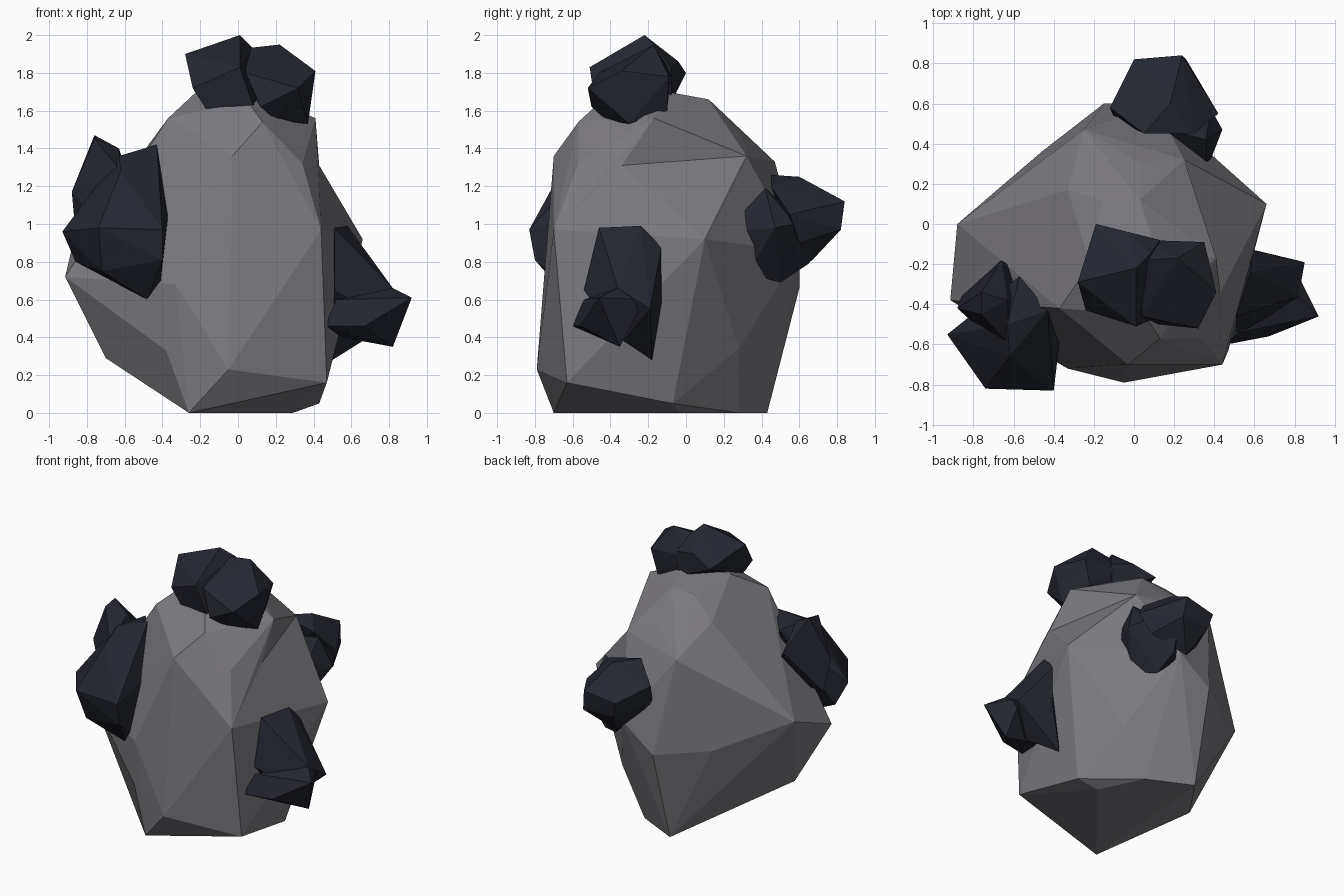
import bpy, bmesh
from mathutils import Vector


def material(name, rgb):
    m = bpy.data.materials.new(name)
    m.diffuse_color = (*rgb, 1)
    return m


def chunk(name, mat, *hulls, dents=()):
    """One faceted object made from the convex hull of each point group.
    Each dent splits the hull edge a-b and pulls the new corner to p."""
    me = bpy.data.meshes.new(name)
    bm = bmesh.new()
    for pts in hulls:
        verts = [bm.verts.new(p) for p in pts]
        bmesh.ops.convex_hull(bm, input=verts)
    loose = [v for v in bm.verts if not v.link_faces]
    bmesh.ops.delete(bm, geom=loose, context='VERTS')
    bmesh.ops.triangulate(bm, faces=bm.faces[:])
    for a, b, p in dents:
        va, vb = (min(bm.verts, key=lambda v: (v.co - Vector(q)).length) for q in (a, b))
        edge = bm.edges.get((va, vb))
        if edge:
            sides = [v for f in edge.link_faces for v in f.verts if v not in (va, vb)]
            corner = bmesh.utils.edge_split(edge, va, 0.5)[1]
            for v in sides:
                bmesh.ops.connect_verts(bm, verts=[corner, v])
            corner.co = p
    # merge nearly coplanar triangles into larger flat facets
    bmesh.ops.dissolve_limit(bm, angle_limit=0.04, verts=bm.verts[:], edges=bm.edges[:])
    bmesh.ops.recalc_face_normals(bm, faces=bm.faces[:])
    bm.to_mesh(me)
    bm.free()
    me.materials.append(mat)
    ob = bpy.data.objects.new(name, me)
    bpy.context.collection.objects.link(ob)
    return ob


stone = material("stone", (0.2, 0.195, 0.215))
coal = material("coal", (0.018, 0.02, 0.03))

# Main boulder: corner points from the ground upward, with two dented edges
chunk("boulder", stone, [
    (-.26, -.70, 0), (.29, -.03, 0), (.14, .28, 0), (-.17, .43, 0),
    (.43, -.07, .05), (.47, -.63, .16), (-.05, -.79, .23), (-.70, -.26, .29),
    (.18, .35, .34), (.32, .28, .34),
    (-.33, -.72, .68), (-.915, -.38, .72), (-.88, 0, .87), (-.46, .36, .68),
    (-.15, .60, .66), (.66, .10, .92), (.44, -.70, .97),
    (.10, .60, .85), (-.25, .47, 1.33), (.25, .32, 1.36),
    (.34, -.57, 1.32), (-.03, -.70, 1.36),
    (.03, .30, 1.46), (-.33, .17, 1.52), (-.37, -.42, 1.56),
    (.13, -.57, 1.54), (.41, -.17, 1.56), (.05, -.45, 1.65),
    (-.16, .12, 1.65), (.03, .12, 1.66), (-.22, -.20, 1.70), (.10, -.10, 1.70),
], dents=[
    ((.41, -.17, 1.56), (.66, .10, .92), (.43, -.34, 1.31)),
    ((-.915, -.38, .72), (-.26, -.70, 0), (-.38, -.66, .33)),
])

# Dark lump on the left front
chunk("left_lump", coal, [
    (-.43, -.43, 1.42), (-.63, -.50, 1.36), (-.37, -.58, 1.05),
    (-.40, -.83, .97), (-.40, -.80, .81), (-.74, -.82, .98), (-.93, -.55, .96),
    (-.86, -.50, .80), (-.72, -.73, .75), (-.62, -.66, 1.28),
    (-.48, -.62, .60), (-.41, -.66, .69), (-.57, -.26, 1.36),
], [
    (-.76, -.34, 1.47), (-.76, -.45, 1.45), (-.63, -.38, 1.40),
    (-.88, -.42, 1.17), (-.66, -.18, 1.25), (-.86, -.36, .95),
    (-.62, -.60, 1.28), (-.68, -.60, .95), (-.50, -.30, 1.00),
])

# Dark lump on the right side
chunk("right_lump", coal, [
    (.51, -.46, .98), (.58, -.24, .99), (.59, -.13, .88), (.85, -.19, .55),
    (.60, -.13, .58), (.50, -.18, .28), (.51, -.54, .65), (.82, -.36, .66),
    (.66, -.33, .38), (.66, -.48, .56),
], [
    (.92, -.46, .61), (.82, -.35, .35), (.67, -.56, .46), (.46, -.60, .46),
    (.52, -.54, .60), (.55, -.35, .40), (.80, -.22, .60), (.82, -.36, .66),
])

# Dark pair of lumps on top
chunk("top_lump", coal, [
    (.01, -.22, 2.0), (-.28, -.29, 1.90), (-.19, 0, 1.80), (-.03, -.04, 1.86),
    (-.24, -.43, 1.72), (-.17, -.42, 1.61), (.01, -.51, 1.83),
    (.08, -.15, 1.93), (.08, -.48, 1.63), (.13, -.08, 1.82), (.12, -.08, 1.64),
], [
    (.22, -.17, 1.95), (.04, -.18, 1.93), (.41, -.34, 1.81), (.35, -.09, 1.78),
    (.32, -.52, 1.72), (.04, -.46, 1.80), (.12, -.50, 1.62), (.06, -.08, 1.80),
    (.20, -.42, 1.55), (.37, -.30, 1.53), (.10, -.10, 1.65), (.30, -.10, 1.60),
])

# Dark lump on the back
chunk("back_lump", coal, [
    (0, .82, 1.08), (.24, .84, 1.12), (.42, .55, 1.05), (-.12, .58, 1.15),
    (-.10, .53, 1.0), (.05, .45, 1.26), (.18, .60, 1.25), (.30, .45, 1.20),
    (.03, .80, .97), (.26, .82, .97), (.10, .66, .80), (.35, .60, .90),
], [
    (.44, .47, .98), (.37, .29, .96), (.36, .30, 1.06), (.30, .33, .74),
    (.22, .50, .69), (.20, .65, .79), (.10, .55, .80), (.36, .42, 1.19),
    (.05, .50, 1.10), (.38, .58, 1.0), (.22, .72, .92),
])
